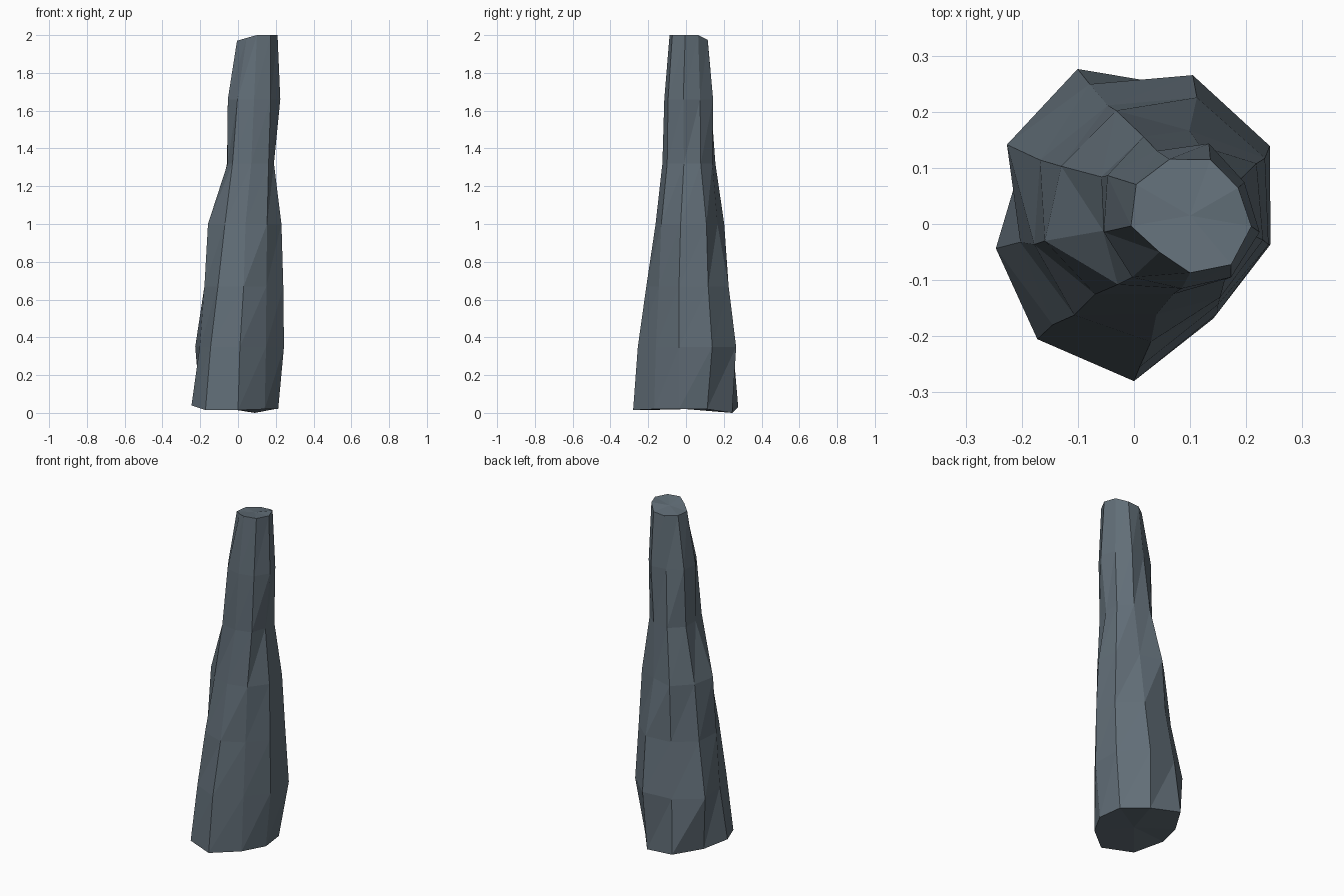
import bpy, bmesh
from math import radians, sin, cos

if "Cube" in bpy.data.objects:
    bpy.data.objects.remove(bpy.data.objects["Cube"])

SIDES = 9
# Each ring: height, centre x, centre y, radii per side (hundredths), starting at -10 degrees
RINGS = [
    (0.02, 0.00, 0.000, (21.6, 22.4, 26.0, 29.4, 23.0, 25.0, 26.8, 28.0, 22.0)),
    (0.35, 0.01, 0.005, (23.7, 26.8, 27.7, 26.0, 27.3, 21.6, 24.1, 26.0, 21.5)),
    (0.67, 0.03, 0.000, (21.3, 23.5, 24.0, 22.5, 22.8, 21.1, 21.2, 21.0, 18.7)),
    (1.00, 0.04, 0.005, (19.3, 20.6, 17.2, 21.0, 19.6, 20.2, 17.0, 16.6, 17.7)),
    (1.32, 0.07, 0.010, (12.2, 13.6, 13.8, 15.5, 14.8, 12.7, 15.4, 13.5, 14.3)),
    (1.66, 0.085, 0.010, (14.1, 12.9, 14.2, 12.8, 15.3, 14.1, 13.7, 12.5, 13.7)),
    (2.00, 0.10, 0.015, (11.1, 9.9, 10.6, 10.7, 11.1, 10.7, 8.5, 10.2, 11.4)),
]
# Uneven rims at the base and the cut top
BASE_DZ = (0, 0, -.02, .01, .01, .02, -.005, -.005, 0)
TOP_DZ = (0, 0, -.025, -.03, -.03, -.03, -.015, 0, 0)

bm = bmesh.new()
loops = []
for n, (z, cx, cy, radii) in enumerate(RINGS):
    loop = []
    for i, r in enumerate(radii):
        a = radians(i * 360 / SIDES - 10)
        dz = BASE_DZ[i] if n == 0 else TOP_DZ[i] if n == len(RINGS) - 1 else 0
        loop.append(bm.verts.new((cx + r / 100 * cos(a), cy + r / 100 * sin(a), z + dz)))
    loops.append(loop)

# Bark: flat triangle pairs between neighbouring rings
for lo, hi in zip(loops, loops[1:]):
    for i in range(SIDES):
        j = (i + 1) % SIDES
        bm.faces.new((lo[i], lo[j], hi[j]))
        bm.faces.new((lo[i], hi[j], hi[i]))

# End caps: triangle fans
for loop, (z, cx, cy, _) in ((loops[0], RINGS[0]), (loops[-1], RINGS[-1])):
    centre = bm.verts.new((cx, cy, min(z, 1.985)))
    for i in range(SIDES):
        bm.faces.new((loop[i], loop[(i + 1) % SIDES], centre))

bmesh.ops.recalc_face_normals(bm, faces=bm.faces)
mesh = bpy.data.meshes.new("trunk")
bm.to_mesh(mesh)
bm.free()
trunk = bpy.data.objects.new("trunk", mesh)
bpy.context.collection.objects.link(trunk)

# Dark slate bark colour
bark = bpy.data.materials.new("bark")
bark.diffuse_color = (0.12, 0.155, 0.185, 1)
bark.use_nodes = True
bark.node_tree.nodes["Principled BSDF"].inputs["Base Color"].default_value = bark.diffuse_color
mesh.materials.append(bark)
